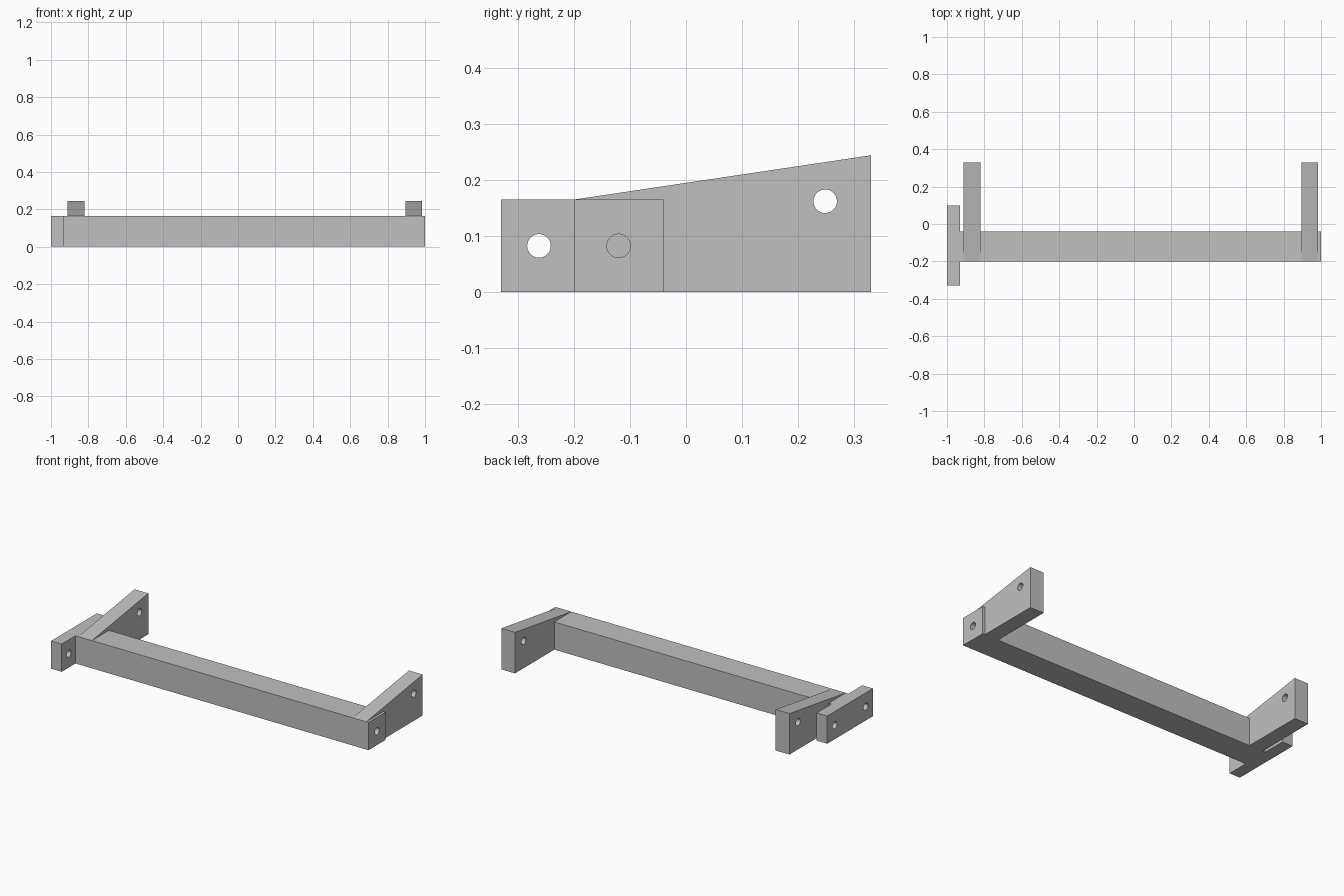
import bpy
import bmesh
import math
from mathutils import Matrix, Vector

cube = bpy.data.objects.get("Cube")
if cube:
    bpy.data.objects.remove(cube, do_unlink=True)

grey = bpy.data.materials.new("plain grey")
grey.use_nodes = True
grey.diffuse_color = (0.53, 0.53, 0.53, 1)
grey.node_tree.nodes["Principled BSDF"].inputs["Base Color"].default_value = grey.diffuse_color

HEIGHT = 0.165
FRONT, BACK = -0.2, -0.04
HOLE_RADIUS = 0.021


def finish(name, bm):
    bmesh.ops.recalc_face_normals(bm, faces=bm.faces[:])
    mesh = bpy.data.meshes.new(name)
    bm.to_mesh(mesh)
    bm.free()
    obj = bpy.data.objects.new(name, mesh)
    bpy.context.collection.objects.link(obj)
    mesh.materials.append(grey)
    return obj


def extrude_profile(name, profile, x0, x1):
    """Extrude a (y, z) outline along x."""
    bm = bmesh.new()
    face = bm.faces.new([bm.verts.new((x0, y, z)) for y, z in profile])
    result = bmesh.ops.extrude_face_region(bm, geom=[face])
    moved = [v for v in result["geom"] if isinstance(v, bmesh.types.BMVert)]
    bmesh.ops.translate(bm, verts=moved, vec=Vector((x1 - x0, 0, 0)))
    return finish(name, bm)


def box_profile(y0, y1):
    return [(y0, 0), (y1, 0), (y1, HEIGHT), (y0, HEIGHT)]


def drill(obj, x0, x1, y, z):
    """Cut a round hole running along x."""
    bm = bmesh.new()
    bmesh.ops.create_cone(bm, cap_ends=True, segments=48, radius1=HOLE_RADIUS,
                          radius2=HOLE_RADIUS, depth=x1 - x0,
                          matrix=Matrix.Translation(((x0 + x1) / 2, y, z))
                          @ Matrix.Rotation(math.pi / 2, 4, "Y"))
    cutter = finish("hole_cutter", bm)
    cutter.hide_render = True
    mod = obj.modifiers.new("hole", "BOOLEAN")
    mod.operation = "DIFFERENCE"
    mod.solver = "EXACT"
    mod.object = cutter
    bpy.context.view_layer.objects.active = obj
    bpy.ops.object.modifier_apply(modifier=mod.name)
    bpy.data.objects.remove(cutter, do_unlink=True)


# Cross beam with a blind hole in its left end
beam = extrude_profile("cross_beam", box_profile(FRONT, BACK), -0.93, 1)
drill(beam, 0.8, 1.1, -0.12, HEIGHT / 2)

# End plate with two through holes
plate = extrude_profile("end_plate", box_profile(-0.33, 0.1), -1, -0.93)
for y in (-0.262, 0.028):
    drill(plate, -1.1, -0.9, y, HEIGHT / 2)

# Tapered arms: a wedge over the beam, then full depth behind it
arm_profile = [(BACK, 0), (0.33, 0), (0.33, 0.244), (FRONT, HEIGHT), (BACK, HEIGHT)]
for name, x0, x1 in (("right_arm", -0.912, -0.822), ("left_arm", 0.895, 0.985)):
    arm = extrude_profile(name, arm_profile, x0, x1)
    drill(arm, x0 - 0.05, x1 + 0.05, 0.248, 0.162)

# Smooth hole walls, crisp edges elsewhere
parts = [o for o in bpy.context.scene.objects
         if o.type == "MESH" and o.active_material == grey]
bpy.ops.object.select_all(action="DESELECT")
for part in parts:
    part.select_set(True)
bpy.context.view_layer.objects.active = beam
bpy.ops.object.shade_smooth_by_angle(angle=math.radians(20))
